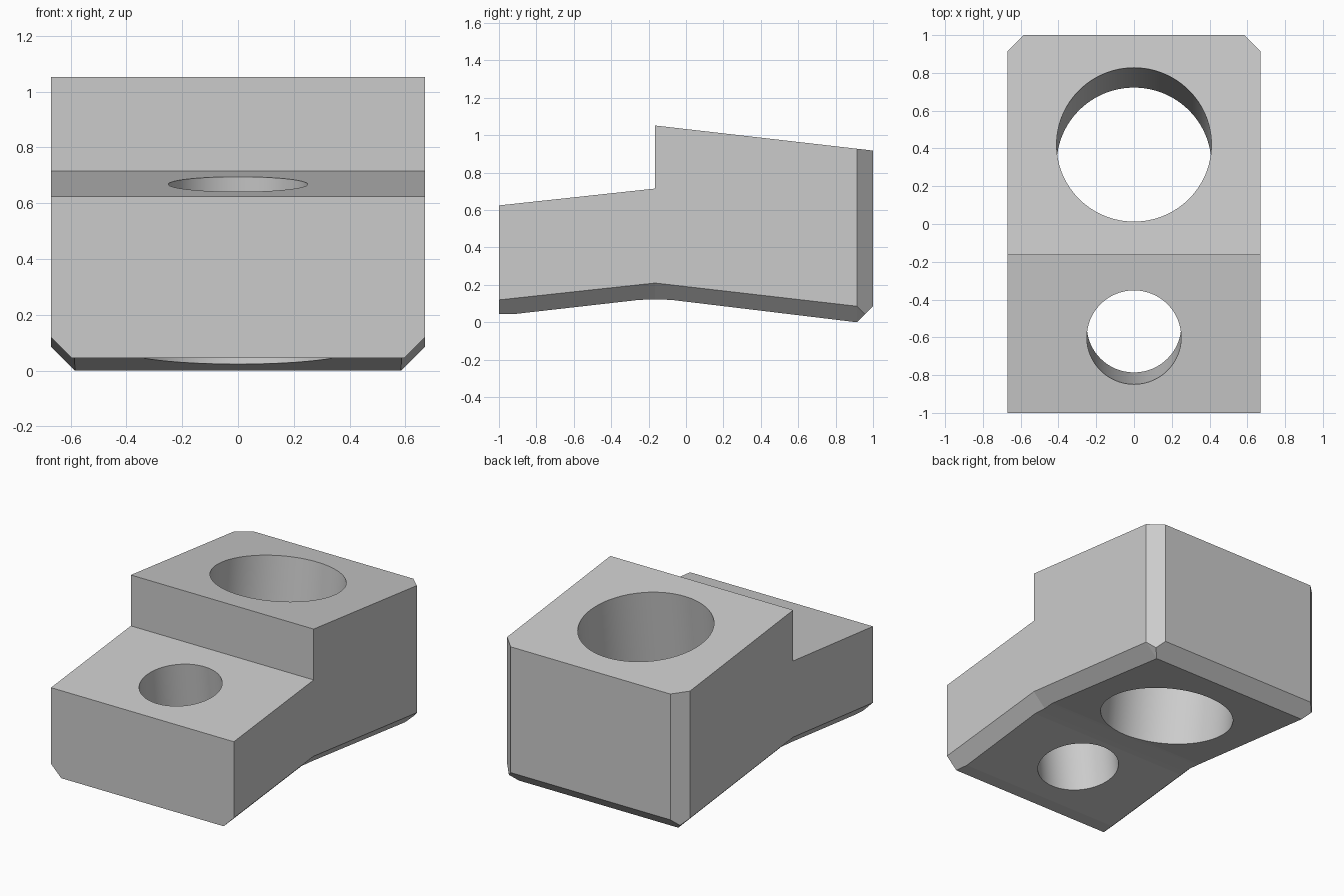
import bpy
import bmesh
from math import atan, radians

if "Cube" in bpy.data.objects:
    bpy.data.objects.remove(bpy.data.objects["Cube"])

gray = bpy.data.materials.new("light gray")
gray.use_nodes = True
color = (0.6, 0.6, 0.6, 1)
gray.diffuse_color = color
gray.node_tree.nodes["Principled BSDF"].inputs["Base Color"].default_value = color

SLOPE_FRONT = 0.108
SLOPE_BACK = -0.115
STEP = -0.165
HALF = 0.67


def front_top(y):
    return 0.715 + SLOPE_FRONT * (y - STEP)


def back_top(y):
    return 1.052 + SLOPE_BACK * (y - STEP)


def side_low(y):
    return 0.21 + (SLOPE_FRONT if y < STEP else SLOPE_BACK) * (y - STEP)


# Cross-sections along y: position, top, half width, side bottom, underside
sections = []
for y, under in ((-1, 0.045), (-0.91, 0.045), (-0.25, 0.12), (STEP, 0.122)):
    sections.append((y, front_top(y), HALF, side_low(y), under))
for y, under in ((STEP, 0.122), (-0.08, 0.12), (0.915, 0)):
    sections.append((y, back_top(y), HALF, side_low(y), under))
# Back corners: the chamfers meet in one point, then run on to the back face
for y in (0.958, 1):
    cut = y - 0.915
    sections.append((y, back_top(y), HALF - cut, cut, cut))

# Stepped wedge body
bm = bmesh.new()
rings = []
for y, top, half, side, under in sections:
    inner = half - (side - under)
    outline = [(half, top), (half, side), (inner, under)]
    outline += [(-x, z) for x, z in reversed(outline)]
    rings.append([bm.verts.new((x, y, z)) for x, z in outline])
for a, b in zip(rings, rings[1:]):
    for i in range(6):
        j = (i + 1) % 6
        bm.faces.new((a[i], a[j], b[j], b[i]))
bm.faces.new(rings[0])
bm.faces.new(rings[-1])
bmesh.ops.remove_doubles(bm, verts=bm.verts, dist=0.002)
bmesh.ops.dissolve_limit(bm, angle_limit=radians(0.6), verts=bm.verts, edges=bm.edges)
bmesh.ops.recalc_face_normals(bm, faces=bm.faces)
mesh = bpy.data.meshes.new("stepped_block")
bm.to_mesh(mesh)
bm.free()
block = bpy.data.objects.new("stepped_block", mesh)
bpy.context.collection.objects.link(block)
mesh.materials.append(gray)


# Holes bored square to each sloping top
def bore(name, radius, y, z, slope):
    bpy.ops.mesh.primitive_cylinder_add(
        vertices=96, radius=radius, depth=3, location=(0, y, z),
        rotation=(atan(slope), 0, 0))
    cutter = bpy.context.object
    cutter.name = name
    cutter.hide_render = True
    cutter.data.materials.append(gray)
    mod = block.modifiers.new(name, "BOOLEAN")
    mod.operation = "DIFFERENCE"
    mod.solver = "EXACT"
    mod.object = cutter
    bpy.ops.object.select_all(action="DESELECT")
    block.select_set(True)
    bpy.context.view_layer.objects.active = block
    bpy.ops.object.modifier_apply(modifier=name)
    bpy.data.objects.remove(cutter)


bore("large_hole", 0.41, 0.42, back_top(0.42), SLOPE_BACK)
bore("small_hole", 0.25, -0.6, front_top(-0.6), SLOPE_FRONT)
bpy.ops.object.shade_smooth_by_angle(angle=radians(4.5))
